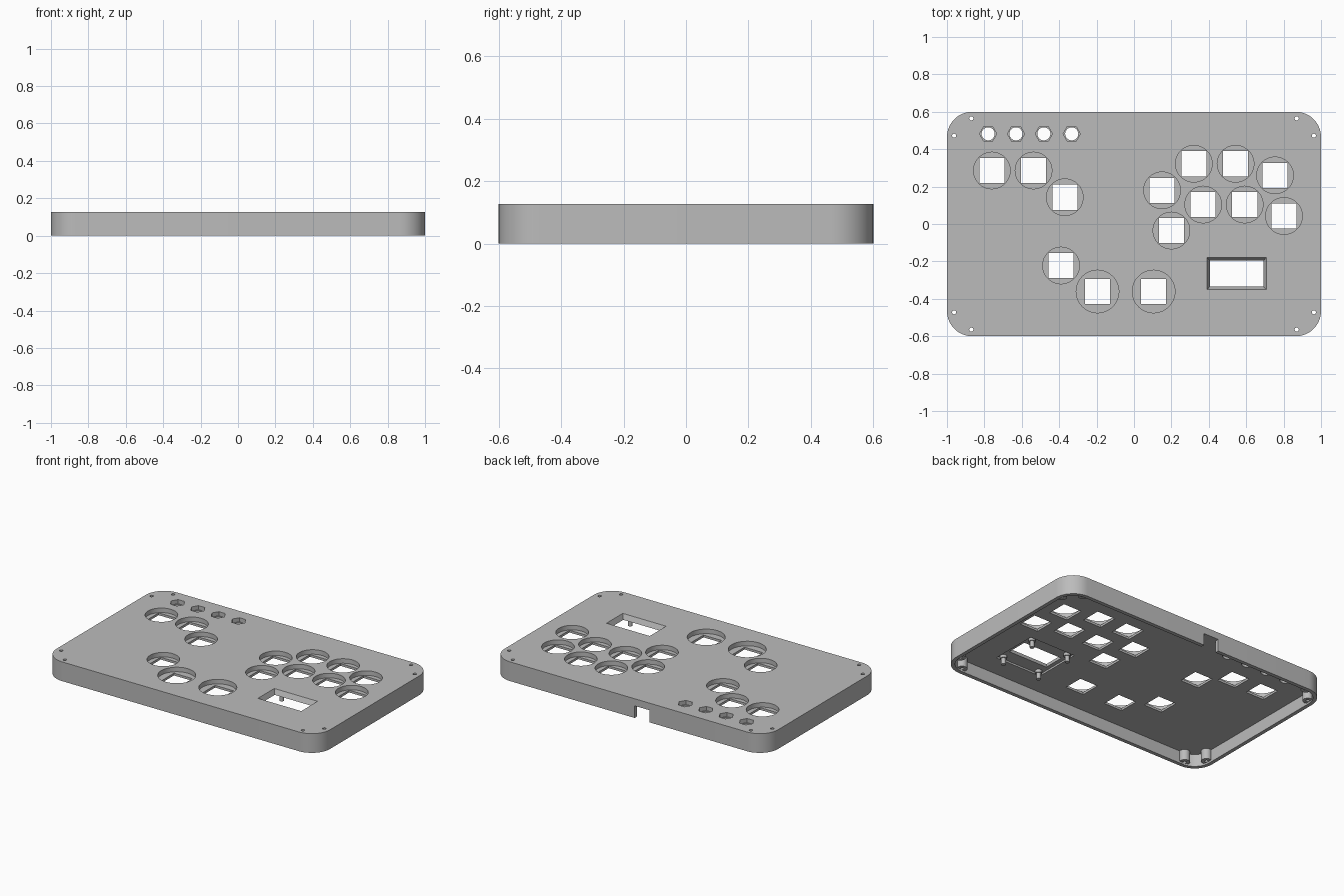
import bpy, bmesh, math

if "Cube" in bpy.data.objects:
    bpy.data.objects.remove(bpy.data.objects["Cube"], do_unlink=True)

HEIGHT = 0.127
CEILING = 0.082      # underside of the top panel
PLATE = 0.097        # floor of the round button recesses
TOP = HEIGHT + 0.05  # cutters end above the panel

grey = bpy.data.materials.new("plain grey")
grey.use_nodes = True
grey.diffuse_color = (0.5, 0.5, 0.5, 1)
grey.node_tree.nodes["Principled BSDF"].inputs["Base Color"].default_value = grey.diffuse_color


# Outlines
def circle(x, y, r, n=48):
    return [(x + r * math.cos(math.tau * i / n), y + r * math.sin(math.tau * i / n))
            for i in range(n)]


def rect(x, y, w, d):
    return [(x + sx * w / 2, y + sy * d / 2)
            for sx, sy in ((-1, -1), (1, -1), (1, 1), (-1, 1))]


def rounded_rect(w, d, r, n=12):
    pts = []
    for k, (sx, sy) in enumerate(((1, 1), (-1, 1), (-1, -1), (1, -1))):
        for i in range(n + 1):
            a = (k + i / n) * math.pi / 2
            pts.append((sx * (w / 2 - r) + r * math.cos(a),
                        sy * (d / 2 - r) + r * math.sin(a)))
    return pts


# One object from several prisms: (outline, bottom, top[, top outline])
def prisms(name, items):
    bm = bmesh.new()
    for low, z0, z1, *rest in items:
        high = rest[0] if rest else low
        a = [bm.verts.new((x, y, z0)) for x, y in low]
        b = [bm.verts.new((x, y, z1)) for x, y in high]
        bm.faces.new(a[::-1])
        bm.faces.new(b)
        for i in range(len(a)):
            j = (i + 1) % len(a)
            bm.faces.new((a[i], a[j], b[j], b[i]))
    mesh = bpy.data.meshes.new(name)
    bm.to_mesh(mesh)
    bm.free()
    obj = bpy.data.objects.new(name, mesh)
    bpy.context.collection.objects.link(obj)
    mesh.materials.append(grey)
    return obj


def select(obj):
    bpy.ops.object.select_all(action="DESELECT")
    obj.select_set(True)
    bpy.context.view_layer.objects.active = obj


def combine(target, name, items, operation="DIFFERENCE"):
    tool = prisms(name, items)
    tool.hide_render = True
    mod = target.modifiers.new(name, "BOOLEAN")
    mod.operation = operation
    mod.solver = "EXACT"
    mod.object = tool
    select(target)
    bpy.ops.object.modifier_apply(modifier=mod.name)
    bpy.data.objects.remove(tool, do_unlink=True)


# Hollow shell, open underneath
case = prisms("case_shell", [(rounded_rect(2, 1.2, 0.135), 0, HEIGHT)])
combine(case, "cavity", [(rounded_rect(1.95, 1.15, 0.11), -0.1, CEILING)])

# Screw posts: two in each corner
screws = [(sx * x, sy * y) for sx in (-1, 1) for sy in (-1, 1)
          for x, y in ((0.87, 0.565), (0.962, 0.472))]
combine(case, "corner_posts",
        [(circle(x, y, 0.032, 24), 0.012, CEILING + 0.01) for x, y in screws], "UNION")
combine(case, "screw_holes", [(circle(x, y, 0.011, 16), -0.1, TOP) for x, y in screws])

# Button recesses with square switch openings
small = [(-0.76, 0.286), (-0.537, 0.286), (-0.37, 0.143), (-0.39, -0.222),
         (0.32, 0.322), (0.543, 0.322), (0.754, 0.26), (0.15, 0.18),
         (0.37, 0.104), (0.592, 0.104), (0.802, 0.043), (0.2, -0.035)]
large = [(-0.195, -0.361), (0.105, -0.361)]
combine(case, "button_recesses",
        [(circle(x, y, 0.098), PLATE, TOP) for x, y in small]
        + [(circle(x, y, 0.114), PLATE, TOP) for x, y in large])
combine(case, "switch_openings",
        [(rect(x, y, 0.134, 0.134), 0.03, TOP) for x, y in small + large])

# Row of hexagonal nut pockets with round holes
row = [(-0.78 + 0.149 * i, 0.482) for i in range(4)]
combine(case, "nut_pockets", [(circle(x, y, 0.046, 6), 0.1, TOP) for x, y in row])
combine(case, "small_button_holes", [(circle(x, y, 0.035, 32), 0.03, TOP) for x, y in row])

# Display window: shallow pocket below, sloped opening above
WX, WY = 0.549, -0.265
combine(case, "display_pocket", [(rect(WX, WY, 0.34, 0.32), 0.03, CEILING + 0.012)])
combine(case, "display_window",
        [(rect(WX, WY, 0.288, 0.14), 0.06, CEILING + 0.012),
         ]) 
combine(case, "window_slope",
        [(rect(WX, WY, 0.286, 0.138), CEILING + 0.01, HEIGHT + 0.002,
          rect(WX, WY, 0.318, 0.172))])

# Cable notch in the back wall
combine(case, "cable_notch", [(rect(-0.1, 0.6, 0.11, 0.2), -0.1, 0.08)])

# Display mounting bosses: wide foot and narrow pin
bosses = [(WX + sx * 0.137, WY + sy * 0.133) for sx in (-1, 1) for sy in (-1, 1)]
mounts = prisms("display_bosses",
                [(circle(x, y, 0.021, 24), 0.075, 0.1) for x, y in bosses]
                + [(circle(x, y, 0.014, 24), 0.035, 0.075) for x, y in bosses])

for obj in (case, mounts):
    select(obj)
    bpy.ops.object.shade_smooth_by_angle(angle=math.radians(25))
